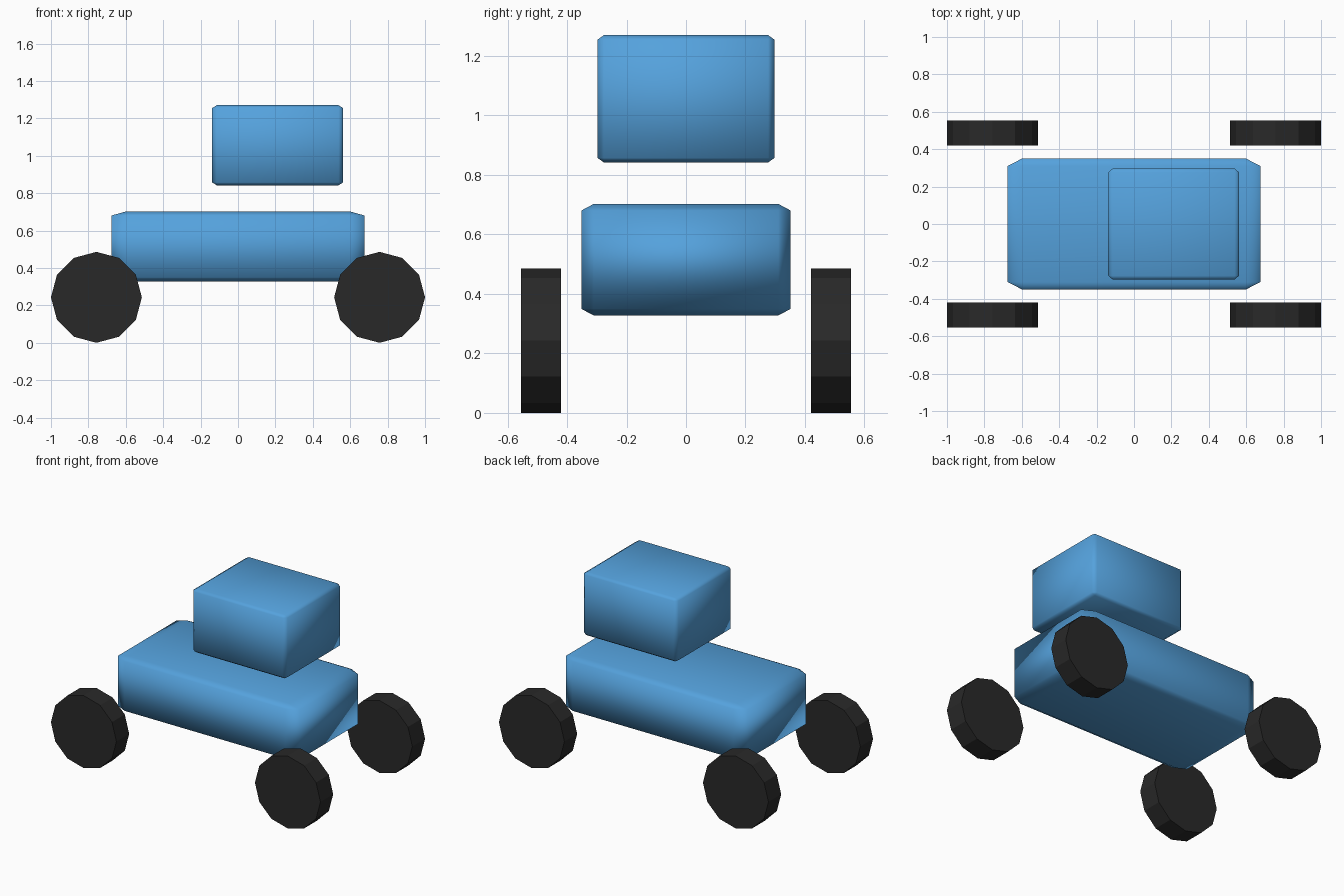
import bpy
from math import radians

if "Cube" in bpy.data.objects:
    bpy.data.objects.remove(bpy.data.objects["Cube"])


def material(name, rgb):
    m = bpy.data.materials.new(name)
    m.diffuse_color = (*rgb, 1.0)
    m.use_nodes = True
    m.node_tree.nodes["Principled BSDF"].inputs["Base Color"].default_value = m.diffuse_color
    return m


BLUE = material("blue_paint", (0.09, 0.36, 0.72))
BLACK = material("black_rubber", (0.022, 0.022, 0.022))


def rounded_box(name, center, size, bevel):
    # unit cube scaled to size, so the chamfer stretches with each axis
    bpy.ops.mesh.primitive_cube_add(size=1, location=center)
    ob = bpy.context.object
    ob.name = name
    ob.scale = size
    mod = ob.modifiers.new("Bevel", 'BEVEL')
    mod.width = bevel
    mod.segments = 1
    bpy.ops.object.shade_smooth()
    ob.data.materials.append(BLUE)
    return ob


# Body block and the cabin floating above it
rounded_box("body", (0, 0, 0.515), (1.35, 0.702, 0.375), 0.058)
rounded_box("cabin", (0.212, 0, 1.056), (0.70, 0.594, 0.428), 0.035)

# Four twelve-sided wheels, vertices on the axes
for side, y in (("front", -0.487), ("back", 0.487)):
    for end, x in (("left", -0.757), ("right", 0.757)):
        bpy.ops.mesh.primitive_cylinder_add(
            vertices=12, radius=0.243, depth=0.135,
            location=(x, y, 0.243), rotation=(radians(90), 0, 0))
        wheel = bpy.context.object
        wheel.name = f"wheel_{side}_{end}"
        wheel.data.materials.append(BLACK)
